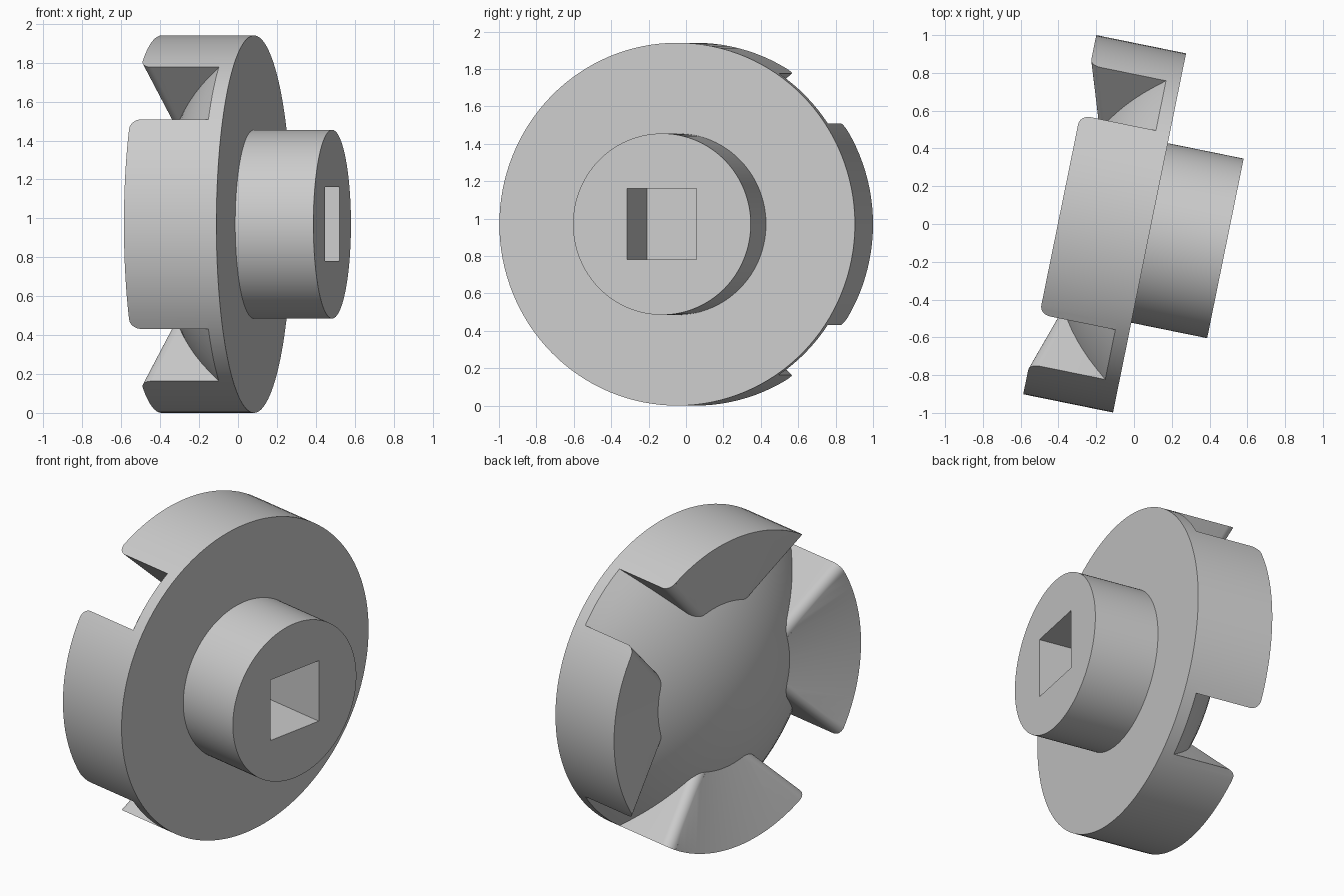
import bpy
import bmesh
import math
from mathutils import Matrix, Vector

if "Cube" in bpy.data.objects:
    bpy.data.objects.remove(bpy.data.objects["Cube"], do_unlink=True)

R = 0.97            # disc radius
TIP = 0.395         # height of the claw tips on the local axis
RIM = -0.015        # height where the dome meets the rim
FRONT = -0.09       # flat side of the disc
HUB_R, HUB_END = 0.485, -0.5
SLOT, FILLET = 0.19, 0.06
SLOPE = 0.25        # inward slope of the claw faces

grey = bpy.data.materials.new("plain_grey")
grey.use_nodes = True
colour = (0.6, 0.6, 0.6, 1)
grey.diffuse_color = colour
grey.node_tree.nodes["Principled BSDF"].inputs["Base Color"].default_value = colour

# Local axis (claws up) turned to lie sideways
turn = math.radians(11.5)
c, s = math.cos(turn), math.sin(turn)
PLACE = Matrix(((s, 0, -c, 0), (c, 0, s, 0), (0, -1, 0, R), (0, 0, 0, 1))) \
    @ Matrix.Translation((-0.03, 0, 0))


def make(name, bm):
    bmesh.ops.remove_doubles(bm, verts=bm.verts, dist=1e-5)
    bmesh.ops.recalc_face_normals(bm, faces=bm.faces)
    mesh = bpy.data.meshes.new(name)
    bm.to_mesh(mesh)
    bm.free()
    mesh.materials.append(grey)
    ob = bpy.data.objects.new(name, mesh)
    bpy.context.collection.objects.link(ob)
    return ob


def lathe(name, profile, closed=False, steps=128):
    bm = bmesh.new()
    vs = [bm.verts.new((r, 0, z)) for r, z in profile]
    pairs = list(zip(vs, vs[1:])) + ([(vs[-1], vs[0])] if closed else [])
    edges = [bm.edges.new(p) for p in pairs]
    bmesh.ops.spin(bm, geom=vs + edges, cent=(0, 0, 0), axis=(0, 0, 1),
                   angle=math.tau, steps=steps)
    return make(name, bm)


def activate(ob):
    bpy.ops.object.select_all(action='DESELECT')
    ob.select_set(True)
    bpy.context.view_layer.objects.active = ob


def cut(ob, cutter):
    cutter.hide_render = True
    activate(ob)
    mod = ob.modifiers.new("cut", 'BOOLEAN')
    mod.operation, mod.solver, mod.object = 'DIFFERENCE', 'EXACT', cutter
    bpy.ops.object.modifier_apply(modifier=mod.name)
    bpy.data.objects.remove(cutter, do_unlink=True)


def finish(ob):
    ob.data.transform(PLACE)
    activate(ob)
    bpy.ops.object.shade_smooth_by_angle(angle=math.radians(30))


# Hub, disc and domed back as one turned body
centre, ball = -0.99, 1.373
profile = [(0, HUB_END), (HUB_R, HUB_END), (HUB_R, FRONT), (R, FRONT), (R, RIM)]
for i in range(1, 17):
    r = R * (1 - i / 16)
    profile.append((r, centre + math.sqrt(ball ** 2 - r * r)))
body = lathe("hub_and_domed_disc", profile)

# Square drive socket
bm = bmesh.new()
bmesh.ops.create_cube(bm, size=1, matrix=Matrix.Translation((0, 0, HUB_END))
                      @ Matrix.Diagonal((0.38, 0.38, 1.06, 1)))
cut(body, make("socket_cutter", bm))
finish(body)

# Ring with a sloping inner face, from which the four claws are cut
inner = 0.3
claws = lathe("claws", [(R, RIM), (R, TIP), (inner, TIP - SLOPE * (R - inner)),
                        (inner, RIM)], closed=True)

# Slot section with flared shoulders that round the claw edges
half = [(SLOT, -0.7)]
for i in range(9):
    a = math.pi / 2 * i / 8
    half.append((SLOT + FILLET * (1 - math.cos(a)), FILLET * (math.sin(a) - 1)))
half.append((SLOT + FILLET, 0.3))
section = half + [(-t, h) for t, h in reversed(half)]

for k in range(4):
    bm = bmesh.new()
    ends = []
    for d in (0.25, 1.1):
        top = 0.292 + 0.235 * (d - 0.5)
        ends.append([bm.verts.new((d, t, top + h)) for t, h in section])
    n = len(section)
    bm.faces.new(ends[0])
    bm.faces.new(ends[1])
    for i in range(n):
        j = (i + 1) % n
        bm.faces.new((ends[0][i], ends[0][j], ends[1][j], ends[1][i]))
    bm.transform(Matrix.Rotation(math.pi / 4 + k * math.pi / 2, 4, 'Z'))
    cut(claws, make("slot_cutter", bm))
finish(claws)
